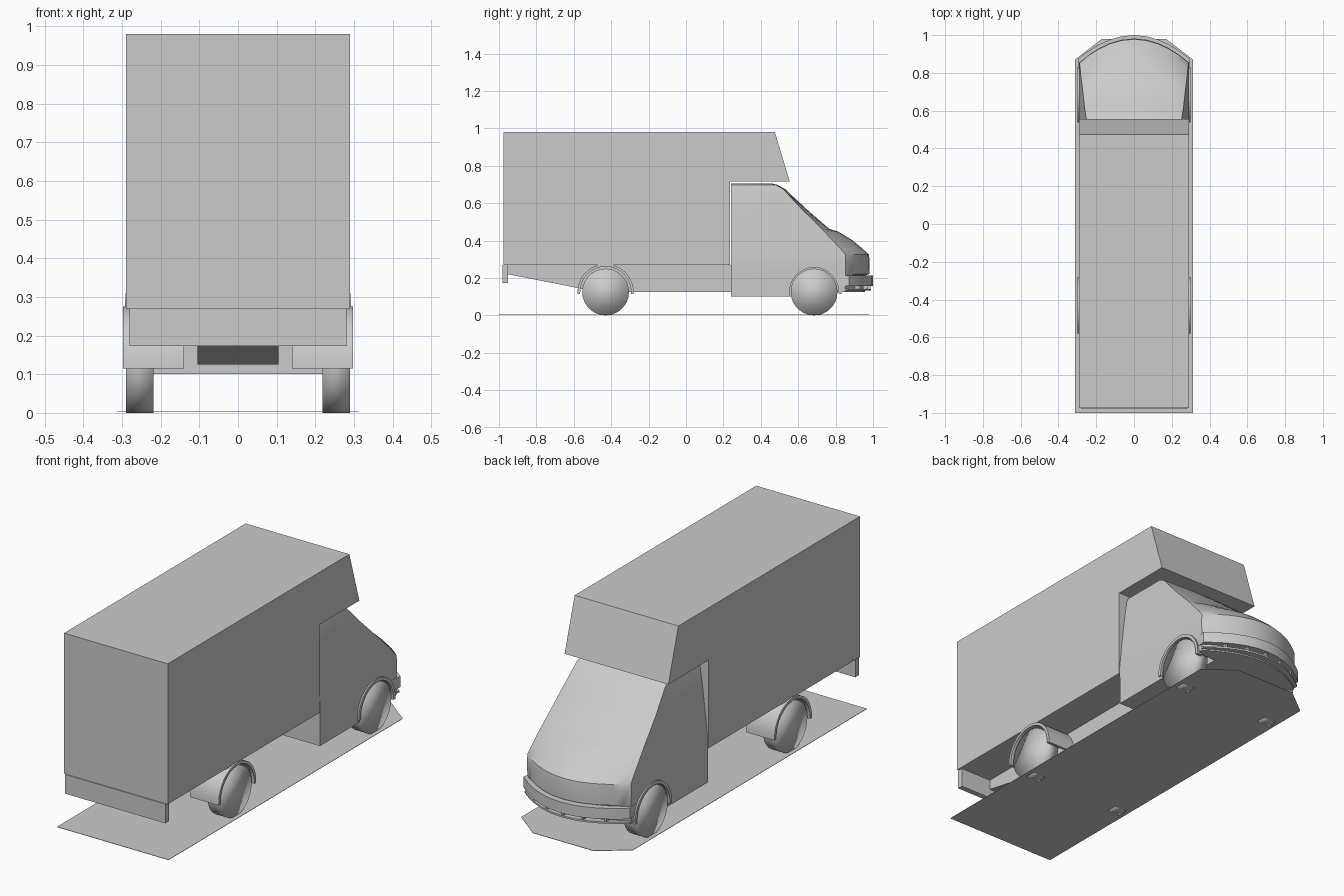
import bpy, bmesh, math
from mathutils import Vector

if "Cube" in bpy.data.objects:
    bpy.data.objects.remove(bpy.data.objects["Cube"])

paint = bpy.data.materials.new("plain_grey")
paint.diffuse_color = (0.6, 0.6, 0.6, 1)
paint.use_nodes = True
paint.node_tree.nodes["Principled BSDF"].inputs["Base Color"].default_value = paint.diffuse_color


def finish(name, bm, smooth=None):
    bmesh.ops.recalc_face_normals(bm, faces=bm.faces)
    me = bpy.data.meshes.new(name)
    bm.to_mesh(me)
    bm.free()
    ob = bpy.data.objects.new(name, me)
    bpy.context.collection.objects.link(ob)
    me.materials.append(paint)
    if smooth:
        bpy.ops.object.select_all(action='DESELECT')
        ob.select_set(True)
        bpy.context.view_layer.objects.active = ob
        bpy.ops.object.shade_smooth_by_angle(angle=math.radians(smooth))
    return ob


def prism(name, pts, a, b, axis='X', smooth=None):
    """Extrude a closed profile: (y, z) along x, or (x, y) along z."""
    bm = bmesh.new()
    co = (lambda p, t: (t, p[0], p[1])) if axis == 'X' else (lambda p, t: (p[0], p[1], t))
    lo = [bm.verts.new(co(p, a)) for p in pts]
    hi = [bm.verts.new(co(p, b)) for p in pts]
    bm.faces.new(lo)
    bm.faces.new(hi)
    for i in range(len(pts)):
        j = (i + 1) % len(pts)
        bm.faces.new((lo[i], lo[j], hi[j], hi[i]))
    return finish(name, bm, smooth)


def arc(cy, cz, r, a0, a1, n):
    return [(cy + r * math.cos(math.radians(a0 + (a1 - a0) * i / n)),
             cz + r * math.sin(math.radians(a0 + (a1 - a0) * i / n))) for i in range(n + 1)]


def arch_profile(cy, cz, r_in, r_out):
    return arc(cy, cz, r_in, -4, 184, 16) + arc(cy, cz, r_out, 184, -4, 16)


def front_curve(w, ys, yc, n=14):
    """Plan curve across the nose, from +w to -w."""
    xs = [w * math.cos(math.pi * i / n) for i in range(n + 1)]
    return [(x, ys + (yc - ys) * (1 - (x / w) ** 2)) for x in xs]


REAR_Y, FRONT_Y, HUB_Z, R = -0.43, 0.685, 0.125, 0.125

# cargo box with overhang above the cab
prism("cargo_box", [(-0.975, 0.27), (0.235, 0.27), (0.235, 0.715),
                    (0.555, 0.715), (0.475, 0.98), (-0.975, 0.98)], -0.29, 0.29)

# rear skirt and central chassis
prism("rear_skirt", [(-0.98, 0.173), (-0.952, 0.173), (-0.952, 0.27), (-0.98, 0.27)], -0.28, 0.28)
prism("chassis", [(-0.952, 0.22), (-0.47, 0.125), (0.6, 0.125), (0.6, 0.27), (-0.952, 0.27)],
      -0.105, 0.105)

# cab, lofted from horizontal sections: height, half width, side front y, centre front y
levels = [(0.10, 0.29, 0.85, 0.955), (0.215, 0.29, 0.853, 0.96), (0.22, 0.29, 0.853, 0.98),
          (0.29, 0.292, 0.853, 0.982), (0.325, 0.289, 0.853, 0.978), (0.36, 0.285, 0.822, 0.94),
          (0.405, 0.281, 0.78, 0.885), (0.447, 0.276, 0.74, 0.815), (0.463, 0.274, 0.725, 0.765),
          (0.57, 0.262, 0.617, 0.642), (0.675, 0.247, 0.52, 0.53), (0.698, 0.24, 0.48, 0.488),
          (0.705, 0.225, 0.455, 0.46)]
bm = bmesh.new()
rings = []
for z, w, ys, yc in levels:
    pts = [(w, 0.24)] + front_curve(w, ys, yc) + [(-w, 0.24)]
    rings.append([bm.verts.new((x, y, z)) for x, y in pts])
for lo, hi in zip(rings, rings[1:]):
    for i in range(len(lo)):
        j = (i + 1) % len(lo)
        bm.faces.new((lo[i], lo[j], hi[j], hi[i]))
bm.faces.new(rings[0])
bm.faces.new(rings[-1])
cab = finish("cab", bm, 35)


def cut(target, cutter):
    cutter.hide_render = True
    cutter.hide_viewport = True
    cutter.display_type = 'WIRE'
    mod = target.modifiers.new(cutter.name, 'BOOLEAN')
    mod.operation = 'DIFFERENCE'
    mod.solver = 'EXACT'
    mod.object = cutter


# wheel wells and raised nose underside
for s, side in ((-1, "left"), (1, "right")):
    well = prism("well_cutter_" + side, arc(FRONT_Y, HUB_Z, 0.133, 0, 360, 32)[:-1], s * 0.18, s * 0.4)
    cut(cab, well)
nose = prism("nose_cutter", [(0.69, 0.05), (1.1, 0.05), (1.1, 0.125), (0.69, 0.125)], -0.5, 0.5)
cut(cab, nose)

# apply the cuts, then remove the cutters
bpy.context.view_layer.update()
deps = bpy.context.evaluated_depsgraph_get()
cut_mesh = bpy.data.meshes.new_from_object(cab.evaluated_get(deps))
cab.modifiers.clear()
cab.data = cut_mesh
for ob in list(bpy.data.objects):
    if "cutter" in ob.name:
        bpy.data.objects.remove(ob)


def band(name, w, ys, yc, depth, z0, z1):
    outer = front_curve(w, ys, yc)
    inner = [(x * 0.98, y - depth) for x, y in reversed(outer)]
    return prism(name, outer + inner, z0, z1, 'Z', 30)


# front bumper with open lower grille
band("bumper", 0.297, 0.872, 1.0, 0.05, 0.158, 0.213)
band("lower_bumper_bar", 0.294, 0.868, 0.99, 0.04, 0.132, 0.141)
for i, x in enumerate((-0.2, -0.1, 0, 0.1, 0.2)):
    y = 0.868 + 0.122 * (1 - (x / 0.294) ** 2)
    prism("grille_strut_%d" % i, [(y - 0.03, 0.138), (y - 0.004, 0.138),
                                  (y - 0.004, 0.16), (y - 0.03, 0.16)], x - 0.006, x + 0.006)

# wheels, mudguards and front arch lips on both sides
for s, side in ((-1, "left"), (1, "right")):
    for cy, end in ((REAR_Y, "rear"), (FRONT_Y, "front")):
        wheel = prism("%s_%s_wheel" % (end, side), arc(cy, HUB_Z, R, 0, 360, 28)[:-1],
                      s * 0.218, s * 0.29)
        wheel.data.polygons.foreach_set("use_smooth", [True] * len(wheel.data.polygons))
    prism("rear_mudguard_" + side, arch_profile(REAR_Y, HUB_Z, 0.136, 0.15),
          s * 0.14, s * 0.298, smooth=30)
    prism("front_arch_lip_" + side, arch_profile(FRONT_Y, HUB_Z, 0.131, 0.147),
          s * 0.27, s * 0.298, smooth=30)

# flat base sheet under the vehicle
prism("base_sheet", [(-0.312, -1.0), (0.312, -1.0), (0.312, 0.87), (0.17, 0.98),
                     (-0.17, 0.98), (-0.312, 0.87)], 0.003, 0.005, 'Z')
